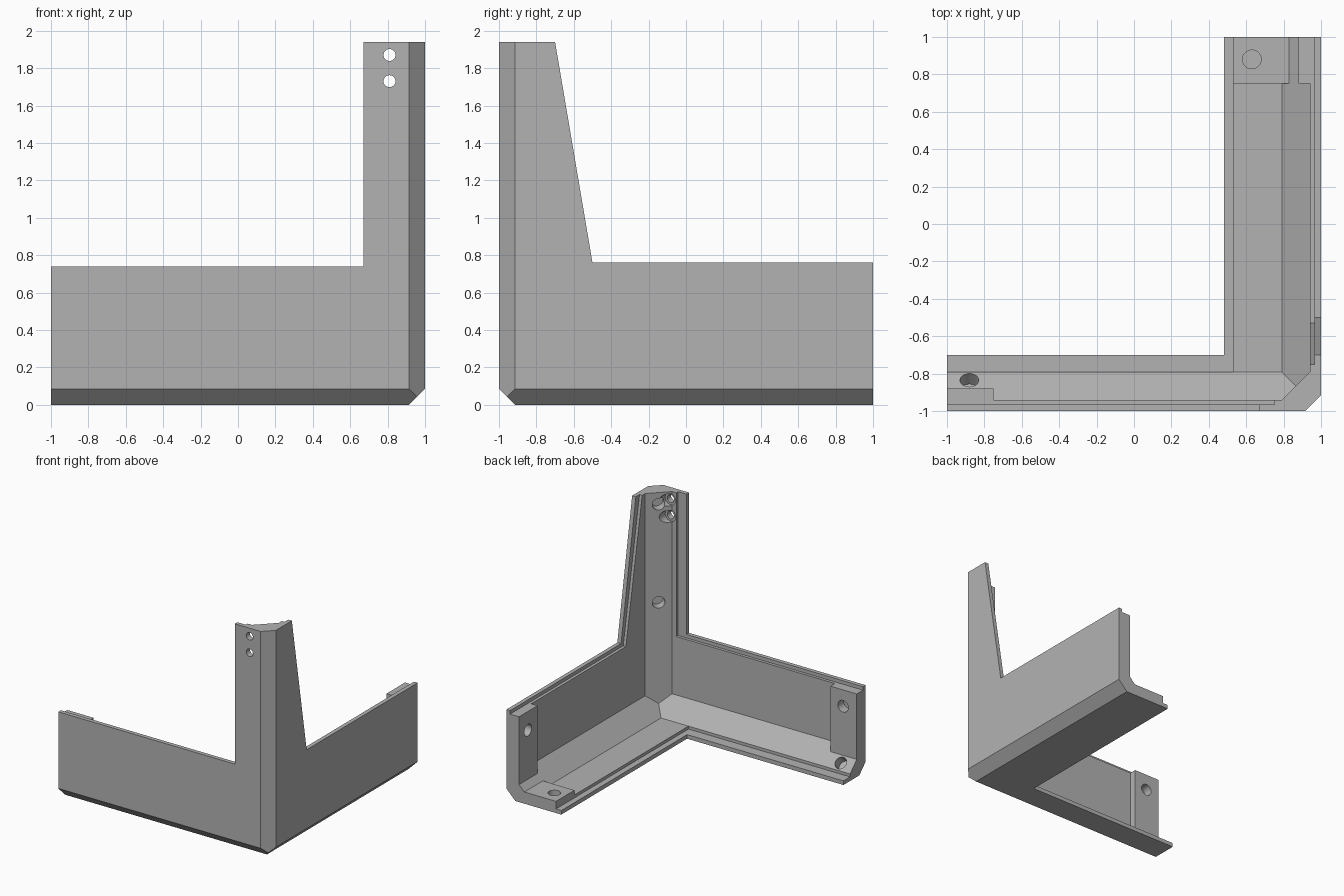
import bpy, bmesh, math
from mathutils import Vector, Matrix

if "Cube" in bpy.data.objects:
    bpy.data.objects.remove(bpy.data.objects["Cube"])

TOP = 1.94
grey = bpy.data.materials.new("plain grey")
grey.diffuse_color = (0.45, 0.45, 0.45, 1)
grey.use_nodes = True
grey.node_tree.nodes["Principled BSDF"].inputs["Base Color"].default_value = grey.diffuse_color


def make(name, bm):
    bmesh.ops.recalc_face_normals(bm, faces=bm.faces)
    me = bpy.data.meshes.new(name)
    bm.to_mesh(me)
    bm.free()
    ob = bpy.data.objects.new(name, me)
    bpy.context.collection.objects.link(ob)
    return ob


def box_bm(lo, hi):
    bm = bmesh.new()
    bmesh.ops.create_cube(bm, size=1)
    for v in bm.verts:
        v.co = [(a + b) / 2 + c * (b - a) for a, b, c in zip(lo, hi, v.co)]
    return bm


def box(name, lo, hi):
    return make(name, box_bm(lo, hi))


def corner_box(name, lo, hi, c):
    """Box whose three edges at the front, right, bottom corner are chamfered."""
    bm = box_bm(lo, hi)
    corner = Vector((hi[0], lo[1], lo[2]))
    for d in ((-1, 1, 0), (0, 1, 1), (-1, 0, 1)):
        d = Vector(d)
        p = corner + d * c / 2
        bmesh.ops.bisect_plane(bm, geom=bm.verts[:] + bm.edges[:] + bm.faces[:],
                               plane_co=p, plane_no=-d, clear_outer=True)
        rim = [e for e in bm.edges if e.is_boundary]
        bmesh.ops.holes_fill(bm, edges=rim)
    return make(name, bm)


def side_prism(name, yz, x0, x1):
    bm = bmesh.new()
    f = bm.faces.new([bm.verts.new((x0, y, z)) for y, z in yz])
    ext = bmesh.ops.extrude_face_region(bm, geom=[f])["geom"]
    for v in ext:
        if isinstance(v, bmesh.types.BMVert):
            v.co.x = x1
    return make(name, bm)


def rod(name, p, axis, r, back, out):
    """Cylinder through p, reaching back into the wall and out along the axis."""
    axis = Vector(axis).normalized()
    m = Matrix.Translation(Vector(p) + axis * (out - back) / 2) @ \
        axis.to_track_quat('Z', 'Y').to_matrix().to_4x4()
    bm = bmesh.new()
    bmesh.ops.create_cone(bm, cap_ends=True, segments=32, radius1=r, radius2=r,
                          depth=out + back, matrix=m)
    return make(name, bm)


def combine(target, other, op):
    mod = target.modifiers.new("cut", 'BOOLEAN')
    mod.operation, mod.solver, mod.object = op, 'EXACT', other
    bpy.context.view_layer.update()
    dg = bpy.context.evaluated_depsgraph_get()
    me = bpy.data.meshes.new_from_object(target.evaluated_get(dg))
    target.modifiers.clear()
    target.data = me
    bpy.data.objects.remove(other)


# Chamfered shell of front wall, right wall and floor
body = corner_box("corner_bracket", (-1, -1, 0), (1, 1, TOP), 0.085)
combine(body, corner_box("cavity", (-2, -0.94, 0.06), (0.94, 2, 3), 0.15), 'DIFFERENCE')

# Mounting pads at the ends of both legs
for lo, hi in (((-1, -0.97, 0.1), (-0.75, -0.88, 0.73)),
               ((0.88, 0.75, 0.1), (0.97, 1, 0.75)),
               ((0.53, 0.75, 0.05), (0.83, 1, 0.10))):
    combine(body, box("pad", lo, hi), 'UNION')

# Outline cuts, then set-back cuts that leave a thin outer lip
cuts = [
    box("floor_outline", (-2, -0.70, -1), (0.48, 2, 3)),
    box("front_outline", (-2, -2, 0.74), (0.67, -0.6, 3)),
    side_prism("side_outline", [(-0.70, TOP), (-0.50, 0.76), (2, 0.76), (2, 3), (-0.70, 3)], 0.7, 2),
    box("floor_step", (-2, -0.79, 0.035), (0.53, 2, 3)),
    box("front_step", (-2, -0.965, 0.71), (0.75, -0.6, 3)),
    side_prism("side_step", [(-0.75, TOP), (-0.53, 0.73), (2, 0.73), (2, 3), (-0.75, 3)], 0.6, 0.965),
]

# Blind holes in the pads and sloped inner corners
cuts += [
    rod("hole", (-0.87, -0.88, 0.57), (0, 1, 0), 0.05, 0.08, 0.1),
    rod("hole", (0.88, 0.88, 0.57), (-1, 0, 0), 0.05, 0.08, 0.1),
    rod("hole", (0.63, 0.88, 0.10), (0, 0, 1), 0.05, 0.07, 0.1),
    rod("hole", (-0.88, -0.835, 0.105), (0, 1, 1), 0.05, 0.08, 0.1),
]
for z in (1.84, 1.0):
    cuts.append(rod("hole", (0.865, -0.865, z), (-1, 1, 0), 0.05, 0.08, 0.1))

# Counterbored screw holes through the post
for z in (1.87, 1.73):
    cuts.append(rod("screw_hole", (0.81, -0.95, z), (0, 1, 0), 0.032, 0.1, 0.2))
    cuts.append(rod("counterbore", (0.81, -0.95, z), (0, 1, 0), 0.052, 0.0, 0.2))
for c in cuts:
    combine(body, c, 'DIFFERENCE')

body.data.materials.clear()
body.data.materials.append(grey)
for p in body.data.polygons:
    p.material_index = 0
bpy.context.view_layer.objects.active = body
body.select_set(True)
bpy.ops.object.shade_smooth_by_angle(angle=math.radians(30))
